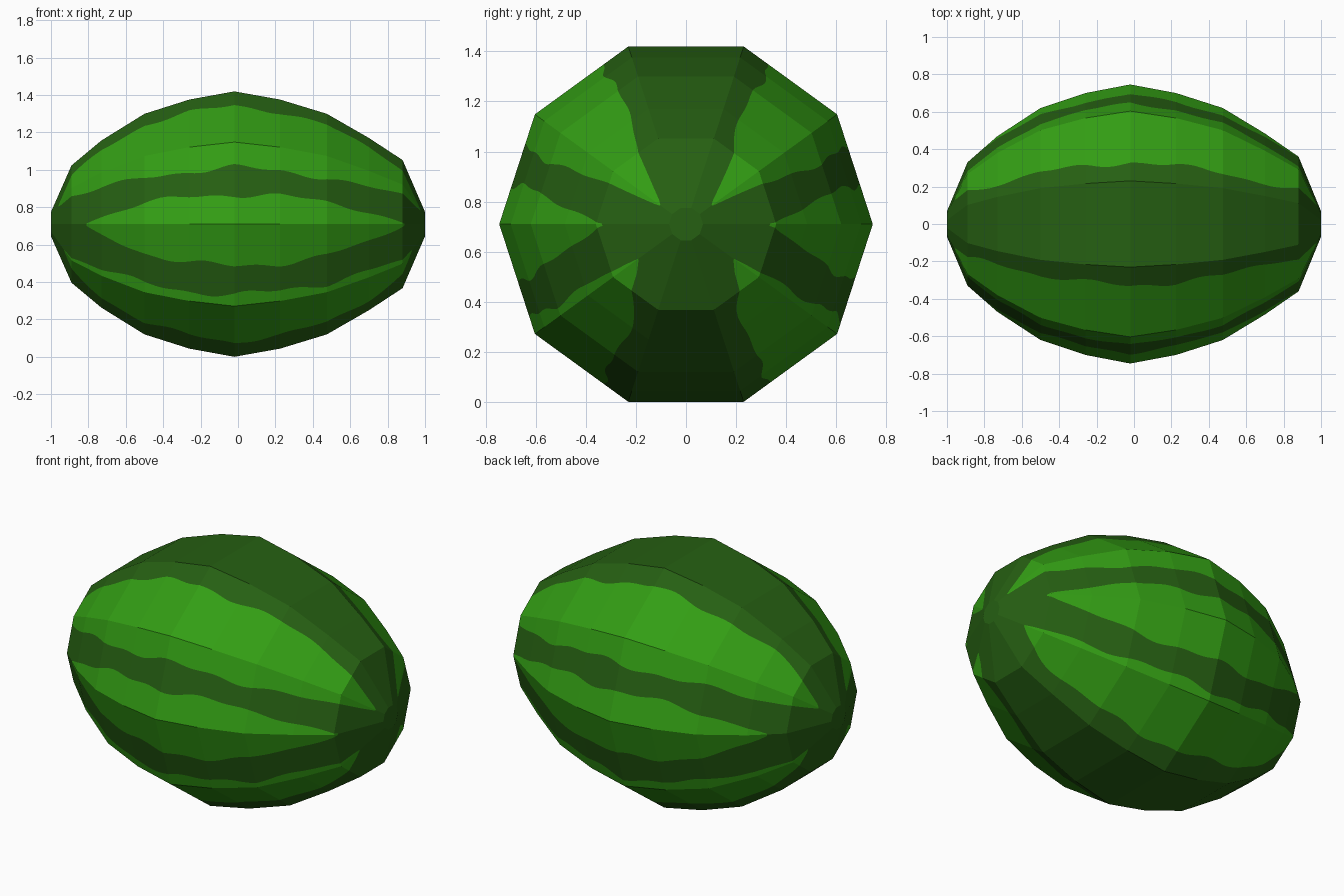
import bpy, bmesh, math

if "Cube" in bpy.data.objects:
    bpy.data.objects.remove(bpy.data.objects["Cube"])

CENTRE_Z = 0.71
# Length profile: (x, corner radius of the ten-sided section)
PROFILE = [(-1, .068), (-.89, .33), (-.73, .47), (-.5, .62), (-.26, .70), (-.02, .746),
           (.225, .70), (.475, .62), (.70, .484), (.88, .36), (1, .068)]
# Light stripes on one side: low edge, high edge, low tip, high tip (degrees),
# left end, right end, taper power, taper exponent
STRIPES = [(25, 62.5, 35, 37, -.96, .975, 12, .7),
           (-18.5, 13, -1.2, .3, -.81, .89, 3, .8),
           (-62, -31.5, -37, -35.7, -.93, .93, 10, .7)]


def material(name, colour):
    m = bpy.data.materials.new(name)
    m.diffuse_color = (*colour, 1)
    m.use_nodes = True
    m.node_tree.nodes["Principled BSDF"].inputs["Base Color"].default_value = m.diffuse_color
    return m


def radius(x):
    for (x0, r0), (x1, r1) in zip(PROFILE, PROFILE[1:]):
        if x <= x1:
            return r0 + (r1 - r0) * (x - x0) / (x1 - x0)
    return PROFILE[-1][1]


def point(x, deg):
    # Point on the flat-sided section at this angle
    off = (deg % 36) - 18
    r = radius(x) * math.cos(math.radians(18)) / math.cos(math.radians(off))
    a = math.radians(deg)
    return (x, r * math.cos(a), CENTRE_Z + r * math.sin(a))


def edge(stripe, high, phase):
    # Wavy stripe edge, closing to a tip at both ends
    lo, hi, lo_tip, hi_tip, left, right, p, q = stripe
    base, tip = (hi, hi_tip) if high else (lo, lo_tip)

    def angle(x):
        t = min(1, abs(x / (right if x > 0 else left)))
        s = (1 - t ** p) ** q
        wave = 1.1 * math.sin(9 * x + phase) + .7 * math.sin(21 * x + 2 * phase)
        return tip + (base + wave - tip) * s
    return angle


# Lines running along the melon: ten corners and the stripe edges
lines = [(lambda x, a=a: a) for a in range(-72, 288, 36)]
for k, st in enumerate(STRIPES):
    for high in (0, 1):
        ph = 1.7 * k + 2.3 * high
        lines.append(edge(st, high, ph))
        lines.append(lambda x, f=edge(st, high, ph + 1.1): 180 - f(x))
lines.sort(key=lambda f: f(0))

# Stations along the length
xs = {p[0] for p in PROFILE} | {v for s in STRIPES for v in (s[4], s[5])}
xs |= {s * v for v in (.95, .91) for s in (-1, 1)}
xs |= {i * .03 + .007 for i in range(-32, 33)}
xs = sorted(xs)


def is_light(a, x):
    if a > 90:
        a = 180 - a
    return any(s[0] - 2.5 < a < s[1] + 2.5 and e_lo < a < e_hi and s[4] < x < s[5]
               for s, e_lo, e_hi in bands)


# Stripe limits at mid length, for both sides
bands = [(s, s[0] - 2.2, s[1] + 2.2) for s in STRIPES]
mids = []
for i, f in enumerate(lines):
    a = f(0)
    b = lines[(i + 1) % len(lines)](0) + (360 if i + 1 == len(lines) else 0)
    mids.append((a + b) / 2)

# Melon skin
bm = bmesh.new()
rings = [[bm.verts.new(point(x, f(x))) for f in lines] for x in xs]
n = len(lines)
for j in range(len(xs) - 1):
    xm = (xs[j] + xs[j + 1]) / 2
    for i in range(n):
        k = (i + 1) % n
        f = bm.faces.new((rings[j][i], rings[j][k], rings[j + 1][k], rings[j + 1][i]))
        f.material_index = 1 if is_light(mids[i], xm) else 0
bm.faces.new(rings[0])
bm.faces.new(rings[-1])
bmesh.ops.recalc_face_normals(bm, faces=bm.faces)

mesh = bpy.data.meshes.new("melon")
bm.to_mesh(mesh)
bm.free()
mesh.materials.append(material("dark green", (.019, .115, .006)))
mesh.materials.append(material("light green", (.033, .34, .007)))
bpy.context.collection.objects.link(bpy.data.objects.new("melon", mesh))
